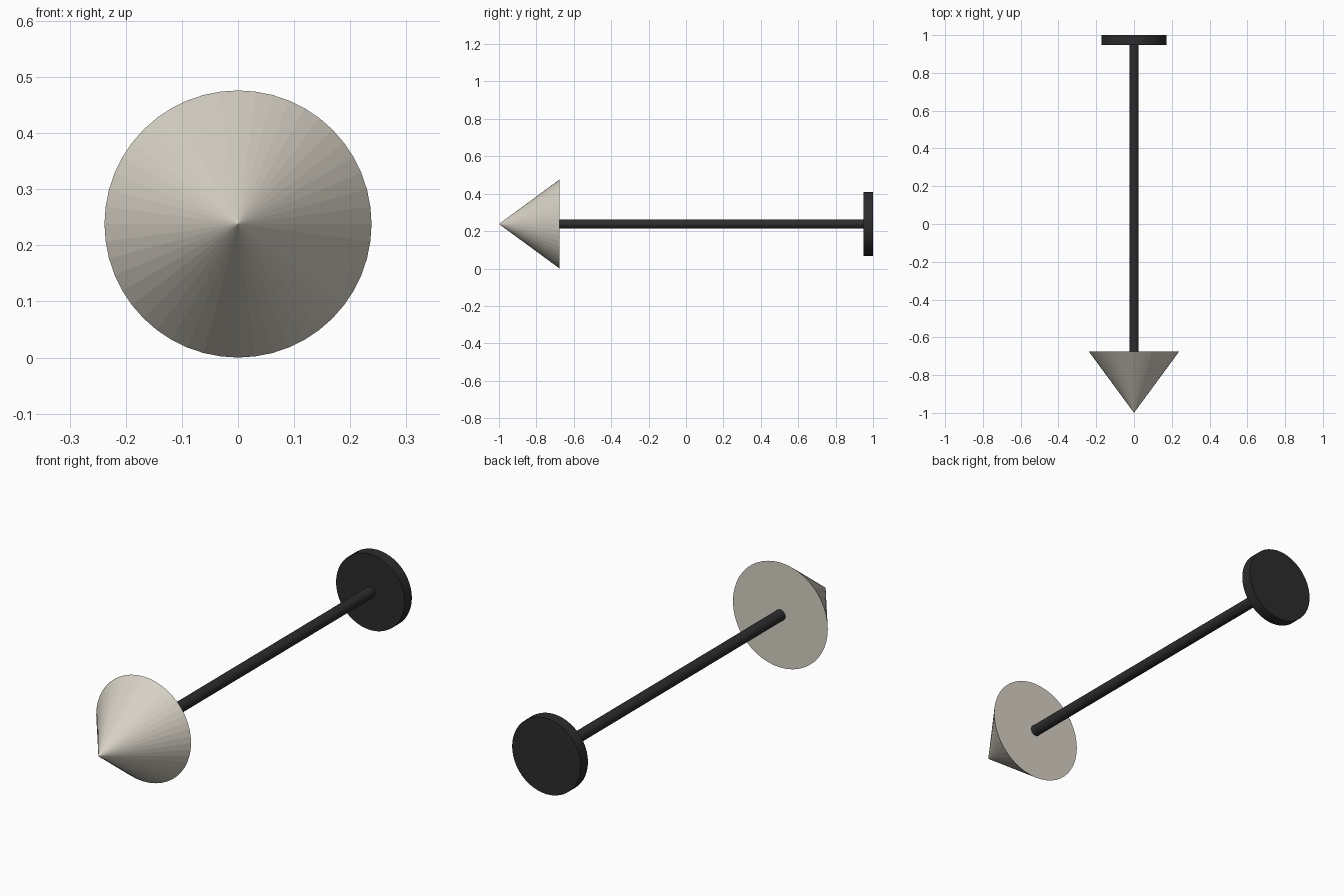
import bpy
from math import pi

if "Cube" in bpy.data.objects:
    bpy.data.objects.remove(bpy.data.objects["Cube"])

AXIS_Z = 0.238


def material(name, color):
    m = bpy.data.materials.new(name)
    m.diffuse_color = (*color, 1)
    m.use_nodes = True
    m.node_tree.nodes["Principled BSDF"].inputs["Base Color"].default_value = m.diffuse_color
    return m


def lathe_part(name, y_front, y_back, r_front, r_back, sides, mat):
    """Cone or cylinder lying along y, from y_front to y_back."""
    bpy.ops.mesh.primitive_cone_add(
        vertices=sides, radius1=r_back, radius2=r_front,
        depth=y_back - y_front,
        location=(0, (y_front + y_back) / 2, AXIS_Z),
        rotation=(pi / 2, 0, 0))
    ob = bpy.context.object
    ob.name = name
    ob.data.materials.append(mat)
    return ob


pale = material("pale_metal", (0.68, 0.64, 0.56))
black = material("black", (0.025, 0.025, 0.027))

# Pointed tip facing the front
lathe_part("cone_tip", -1.0, -0.676, 0, 0.238, 48, pale)
# Thin shaft joining tip and end disc
lathe_part("shaft", -0.68, 0.955, 0.025, 0.025, 24, black)
# Flat disc at the back end
lathe_part("end_disc", 0.948, 1.0, 0.172, 0.172, 48, black)
